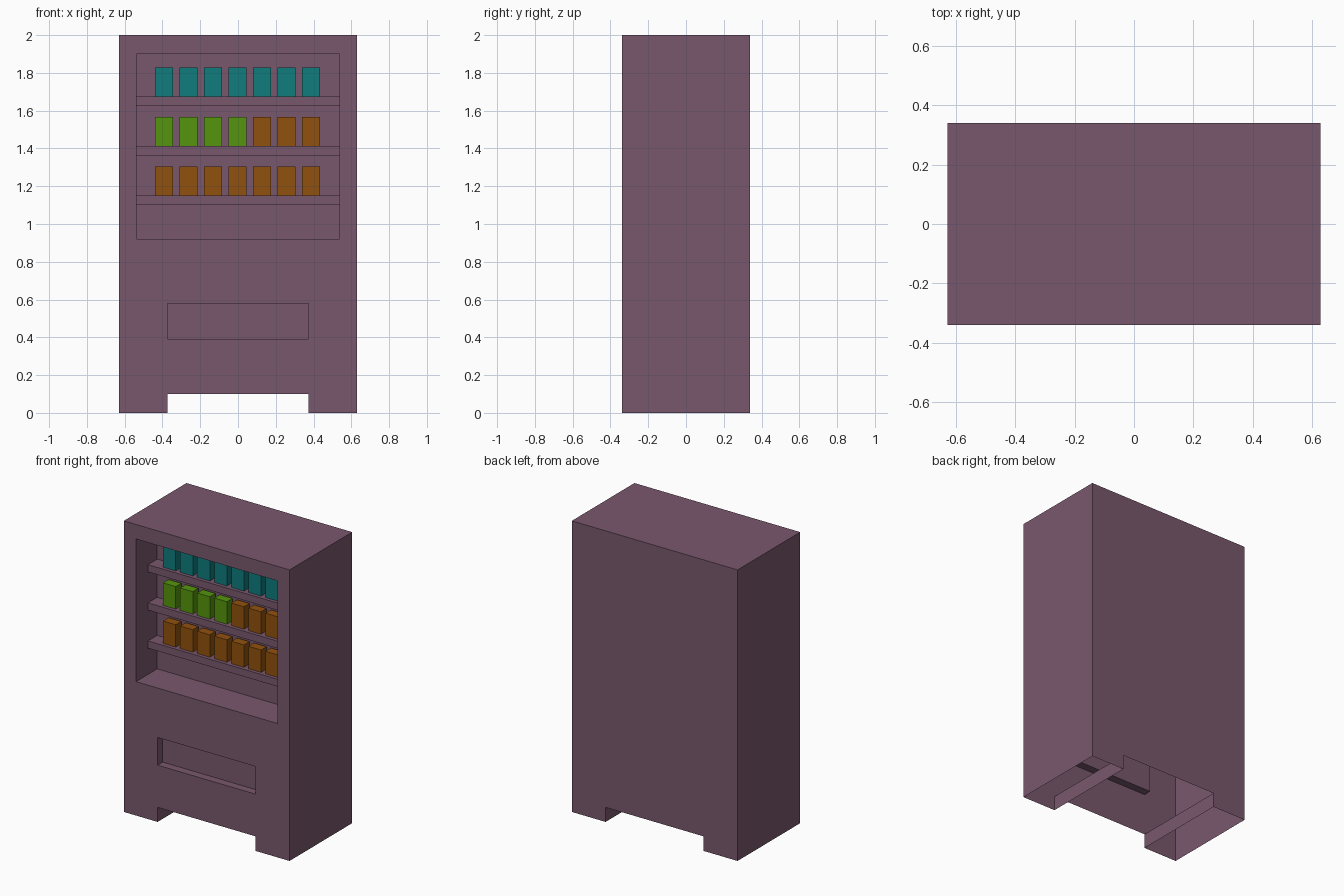
import bpy, bmesh
from mathutils import Vector

if "Cube" in bpy.data.objects:
    bpy.data.objects.remove(bpy.data.objects["Cube"])


def material(name, rgb):
    m = bpy.data.materials.new(name)
    m.diffuse_color = (*rgb, 1)
    m.use_nodes = True
    m.node_tree.nodes["Principled BSDF"].inputs["Base Color"].default_value = m.diffuse_color
    return m


PLUM = material("plum", (0.19, 0.097, 0.153))
TEAL = material("teal", (0.005, 0.20, 0.205))
GREEN = material("green", (0.09, 0.30, 0.004))
ORANGE = material("orange", (0.28, 0.083, 0.004))

W, D, H = 0.63, 0.34, 2.0           # half width, half depth, height
WIN_X, WIN_Z = 0.537, (0.92, 1.90)  # display window
BIN_X, BIN_Z = 0.373, (0.39, 0.58)  # pickup bin
LEG_H = 0.10
WIN_BACK, BIN_BACK = -0.11, -0.285  # y of the recess back walls


def make_object(name, bm, mat):
    mesh = bpy.data.meshes.new(name)
    bm.to_mesh(mesh)
    bm.free()
    mesh.materials.append(mat)
    ob = bpy.data.objects.new(name, mesh)
    bpy.context.collection.objects.link(ob)
    return ob


def quad(bm, points, facing):
    f = bm.faces.new([bm.verts.new(p) for p in points])
    f.normal_update()
    if f.normal.dot(Vector(facing)) < 0:
        f.normal_flip()


def panel(bm, y, xs, zs, skip, ny):
    """Upright sheet split into cells, leaving out cells where skip(x, z)."""
    for x0, x1 in zip(xs, xs[1:]):
        for z0, z1 in zip(zs, zs[1:]):
            if not skip((x0 + x1) / 2, (z0 + z1) / 2):
                quad(bm, [(x0, y, z0), (x1, y, z0), (x1, y, z1), (x0, y, z1)], (0, ny, 0))


def wall(bm, a, b, y0, y1, facing):
    quad(bm, [(a[0], y0, a[1]), (b[0], y0, b[1]), (b[0], y1, b[1]), (a[0], y1, a[1])], facing)


def recess(bm, x, zr, y):
    z0, z1 = zr
    wall(bm, (-x, z0), (x, z0), -D, y, (0, 0, 1))
    wall(bm, (-x, z1), (x, z1), -D, y, (0, 0, -1))
    for s in (-1, 1):
        wall(bm, (s * x, z0), (s * x, z1), -D, y, (-s, 0, 0))
    panel(bm, y, (-x, x), zr, lambda *_: False, -1)


def box(name, x, y, z, mat):
    bm = bmesh.new()
    bmesh.ops.create_cube(bm, size=1)
    for v in bm.verts:
        v.co = [r[0] if c < 0 else r[1] for c, r in zip(v.co, (x, y, z))]
    return make_object(name, bm, mat)


# Cabinet: thin shell, open underneath, with a gap between the two legs
def in_gap(x, z):
    return abs(x) < BIN_X and z < LEG_H


def in_front_hole(x, z):
    return (in_gap(x, z)
            or abs(x) < BIN_X and BIN_Z[0] < z < BIN_Z[1]
            or abs(x) < WIN_X and WIN_Z[0] < z < WIN_Z[1])


bm = bmesh.new()
panel(bm, -D, (-W, -WIN_X, -BIN_X, BIN_X, WIN_X, W),
      (0, LEG_H, *BIN_Z, *WIN_Z, H), in_front_hole, -1)
panel(bm, D, (-W, -BIN_X, BIN_X, W), (0, LEG_H, H), in_gap, 1)
wall(bm, (-W, H), (W, H), -D, D, (0, 0, 1))
for s in (-1, 1):
    wall(bm, (s * W, 0), (s * W, H), -D, D, (s, 0, 0))
    wall(bm, (s * BIN_X, 0), (s * BIN_X, LEG_H), -D, D, (-s, 0, 0))
recess(bm, WIN_X, WIN_Z, WIN_BACK)
recess(bm, BIN_X, BIN_Z, BIN_BACK)
bmesh.ops.remove_doubles(bm, verts=bm.verts, dist=1e-5)
make_object("cabinet", bm, PLUM)

# Shelves, each with a row of seven packs
rows = [(1.15, [ORANGE] * 7),
        (1.412, [GREEN] * 4 + [ORANGE] * 3),
        (1.674, [TEAL] * 7)]
for r, (top, mats) in enumerate(rows, 1):
    box(f"shelf_{r}", (-WIN_X, WIN_X), (-0.21, WIN_BACK), (top - 0.05, top), PLUM)
    for i, mat in enumerate(mats):
        x = -0.391 + i * 0.1297
        box(f"pack_{r}_{i + 1}", (x - 0.048, x + 0.048), (-0.186, -0.125),
            (top, top + 0.154), mat)
